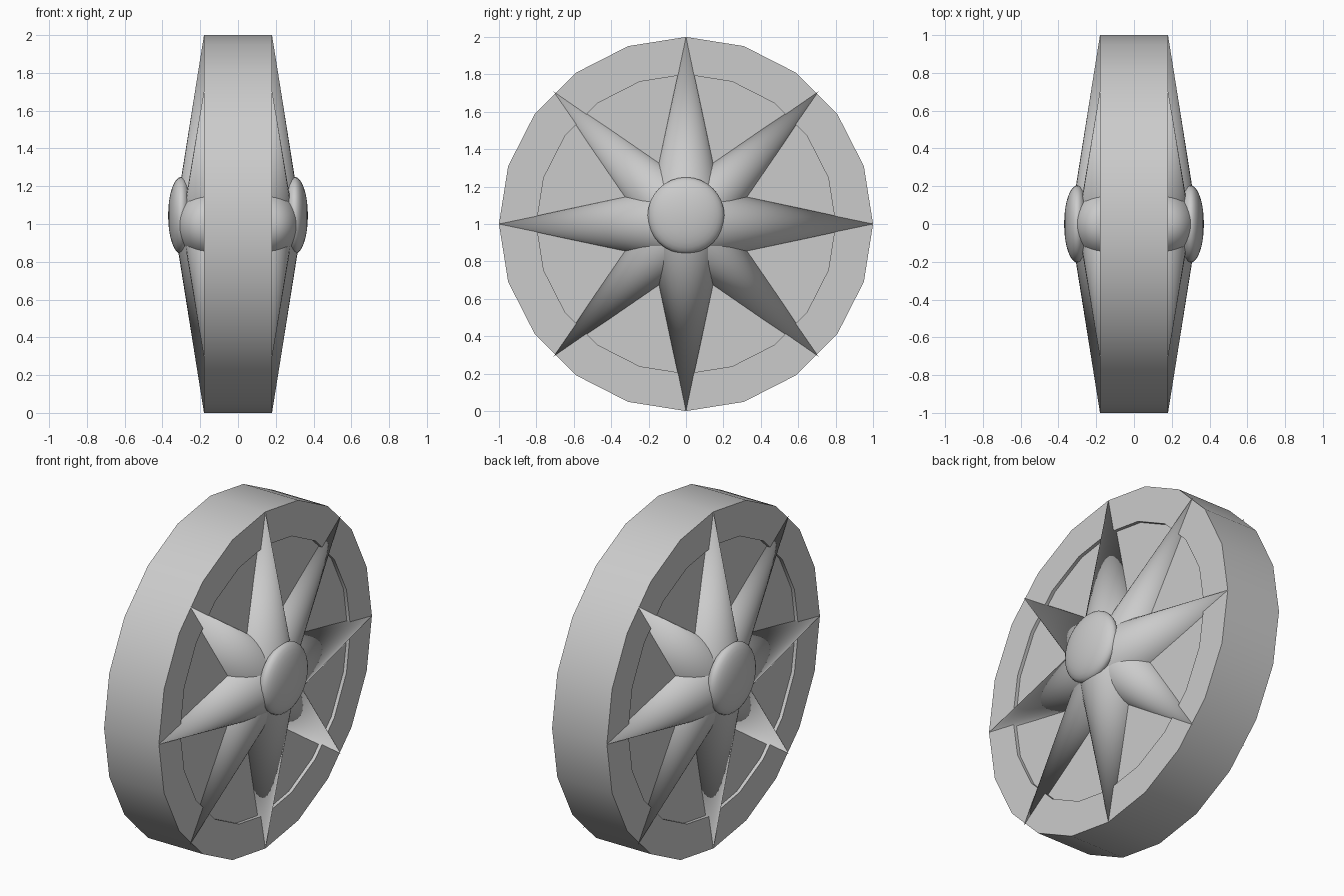
import bpy, bmesh, math
from mathutils import Vector, Matrix

if "Cube" in bpy.data.objects:
    bpy.data.objects.remove(bpy.data.objects["Cube"])

SIDES = 20
HUB_Z = 1.0


def finish(name, bm, angle=35):
    bmesh.ops.recalc_face_normals(bm, faces=bm.faces)
    me = bpy.data.meshes.new(name)
    bm.to_mesh(me)
    bm.free()
    ob = bpy.data.objects.new(name, me)
    bpy.context.collection.objects.link(ob)
    bpy.ops.object.select_all(action='DESELECT')
    ob.select_set(True)
    bpy.context.view_layer.objects.active = ob
    bpy.ops.object.shade_smooth_by_angle(angle=math.radians(angle))
    return ob


def lathe(name, profile):
    # closed (x, radius) profile swept around the x axis
    bm = bmesh.new()
    rings = []
    for i in range(SIDES):
        a = math.tau * i / SIDES
        rings.append([bm.verts.new((x, r * math.cos(a), HUB_Z + r * math.sin(a)))
                      for x, r in profile])
    n = len(profile)
    for i in range(SIDES):
        a, b = rings[i], rings[(i + 1) % SIDES]
        for k in range(n):
            bm.faces.new((a[k], a[(k + 1) % n], b[(k + 1) % n], b[k]))
    return finish(name, bm)


def spike(name, base, tip, radius):
    bm = bmesh.new()
    axis = tip - base
    m = Matrix.Translation((base + tip) / 2) @ axis.to_track_quat('Z', 'Y').to_matrix().to_4x4()
    bmesh.ops.create_cone(bm, cap_ends=True, segments=32, radius1=radius, radius2=0,
                          depth=axis.length, matrix=m)
    return finish(name, bm)


# outer rim
lathe("rim", [(-0.18, 0.8), (-0.18, 1.0), (0.18, 1.0), (0.18, 0.8)])

# slightly recessed inner disc
bm = bmesh.new()
bmesh.ops.create_cone(bm, cap_ends=True, segments=SIDES, radius1=0.8, radius2=0.8, depth=0.32,
                      matrix=Matrix.Translation((0, 0, HUB_Z)) @ Matrix.Rotation(math.pi / 2, 4, 'Y'))
finish("disc", bm)

for s, side in ((1, "right"), (-1, "left")):
    # eight star spikes: raised main ones and shallower diagonals
    for i in range(8):
        a = i * math.pi / 4
        main = i % 2 == 0
        base = Vector((s * (0.125 if main else 0.10), 0, HUB_Z))
        tip = Vector((s * 0.18, math.cos(a), HUB_Z + math.sin(a)))
        kind = "main" if main else "diagonal"
        spike(f"{kind}_spike_{side}_{i}", base, tip, 0.217 if main else 0.20)

    # flattened hub dome, set a little above centre
    bm = bmesh.new()
    m = (Matrix.Translation((s * 0.30, 0, HUB_Z + 0.045)) @ Matrix.Diagonal((0.07, 0.205, 0.205, 1))
         @ Matrix.Rotation(math.pi / 2, 4, 'Y'))
    bmesh.ops.create_uvsphere(bm, u_segments=32, v_segments=16, radius=1, matrix=m)
    finish(f"hub_dome_{side}", bm, 60)
